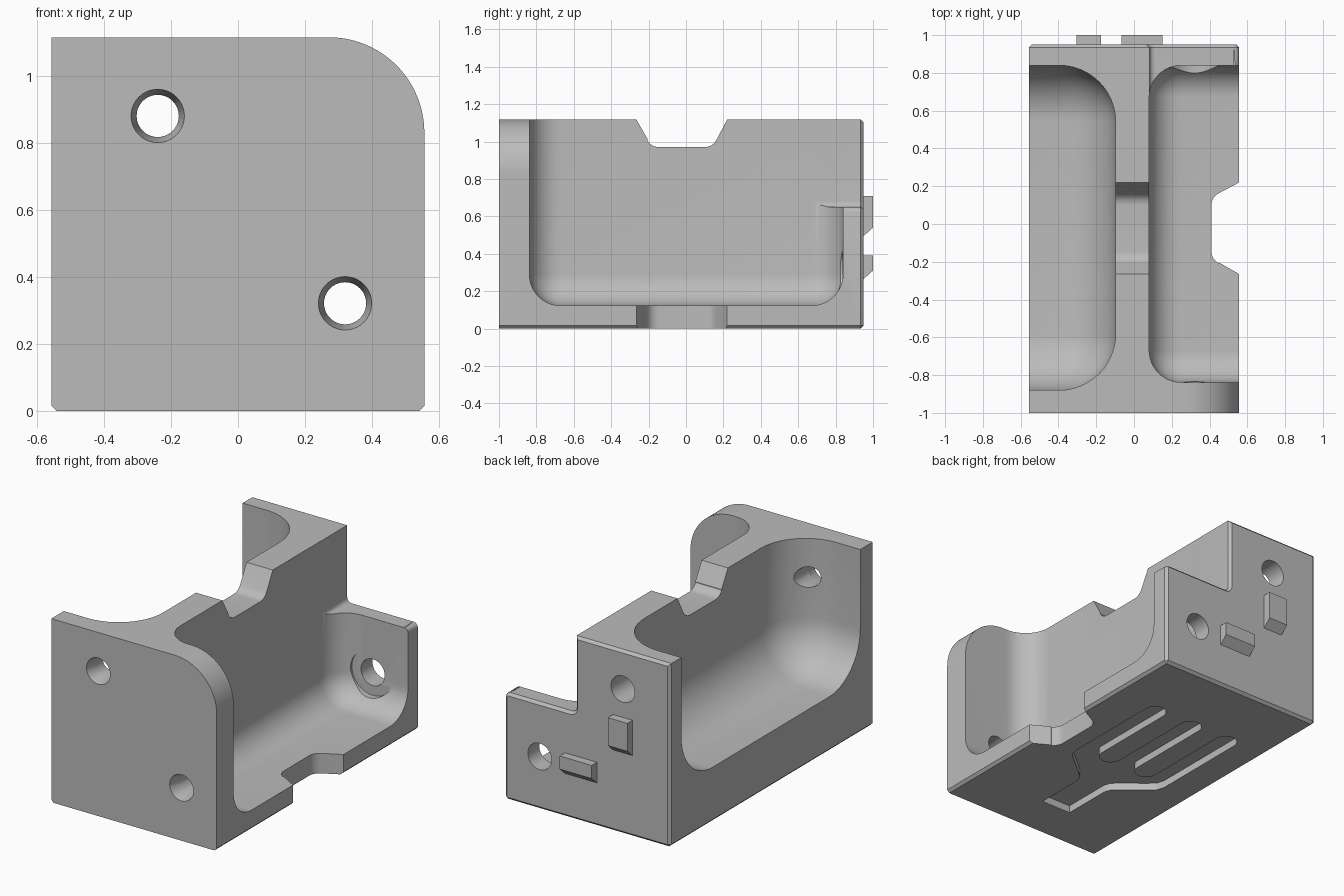
import bpy, bmesh, math
from mathutils import Vector

if "Cube" in bpy.data.objects:
    bpy.data.objects.remove(bpy.data.objects["Cube"])

grey = bpy.data.materials.new("plain grey")
grey.use_nodes = True
grey.diffuse_color = (0.5, 0.5, 0.5, 1)
grey.node_tree.nodes["Principled BSDF"].inputs["Base Color"].default_value = (0.5, 0.5, 0.5, 1)

W, H, FRONT, BACK = 0.557, 1.117, -1.0, 0.95


def make(name, bm):
    bmesh.ops.recalc_face_normals(bm, faces=bm.faces)
    mesh = bpy.data.meshes.new(name)
    bm.to_mesh(mesh)
    bm.free()
    mesh.materials.append(grey)
    ob = bpy.data.objects.new(name, mesh)
    bpy.context.collection.objects.link(ob)
    return ob


def arc(cu, cv, r, a0, a1, n=12):
    angles = [math.radians(a0 + (a1 - a0) * i / n) for i in range(n + 1)]
    return [(cu + r * math.cos(a), cv + r * math.sin(a)) for a in angles]


def prism(name, pts, axis, lo, hi, scale_hi=None):
    """Extrude a 2D outline along an axis; the far end may use another outline."""
    place = {"x": lambda u, v, t: (t, u, v),
             "y": lambda u, v, t: (u, t, v),
             "z": lambda u, v, t: (u, v, t)}[axis]
    bm = bmesh.new()
    a = [bm.verts.new(place(u, v, lo)) for u, v in pts]
    b = [bm.verts.new(place(u, v, hi)) for u, v in (scale_hi or pts)]
    bm.faces.new(a)
    bm.faces.new(b)
    for i in range(len(a)):
        j = (i + 1) % len(a)
        bm.faces.new((a[i], a[j], b[j], b[i]))
    return make(name, bm)


def circle(x, z, r):
    return arc(x, z, r, 0, 360, 40)[:-1]


def pocket(name, lo, hi, radius, wall_x):
    """Box cutter rounded along its floor and its inner wall."""
    bm = bmesh.new()
    bmesh.ops.create_cube(bm, size=1)
    lo, hi = Vector(lo), Vector(hi)
    for v in bm.verts:
        v.co = Vector([lo[k] if v.co[k] < 0 else hi[k] for k in range(3)])
    open_x = lo.x + hi.x - wall_x

    def rounded(e):
        p, q = (v.co for v in e.verts)
        on_open = any(abs(p[k] - c) < 1e-4 and abs(q[k] - c) < 1e-4
                      for k, c in ((0, open_x), (2, hi.z)))
        return not on_open
    bmesh.ops.bevel(bm, geom=[e for e in bm.edges if rounded(e)], offset=radius,
                    segments=12, profile=0.5, affect="EDGES")
    return make(name, bm)


def cut(ob, cutter):
    cutter.hide_render = True
    mod = ob.modifiers.new("cut", "BOOLEAN")
    mod.operation, mod.solver, mod.object = "DIFFERENCE", "EXACT", cutter
    bpy.context.view_layer.objects.active = ob
    bpy.ops.object.modifier_apply(modifier=mod.name)
    bpy.data.objects.remove(cutter)


def bevel_where(ob, test, offset, segments):
    bm = bmesh.new()
    bm.from_mesh(ob.data)
    edges = [e for e in bm.edges if len(e.link_faces) == 2
             and e.calc_face_angle(0) > 0.5 and test(*(v.co for v in e.verts))]
    bmesh.ops.bevel(bm, geom=edges, offset=offset, segments=segments,
                    profile=0.5, affect="EDGES")
    bm.to_mesh(ob.data)
    bm.free()


# Main block with one large rounded upper corner
outline = [(-W, 0), (W, 0)] + arc(W - 0.285, H - 0.285, 0.285, 0, 90, 24) + [(-W, H)]
body = prism("bracket_body", outline, "y", FRONT, BACK)

# Step that lowers the right half of the back wall
step = [(0.081, 1.4)] + arc(0.111, 0.68, 0.03, 180, 270, 6) + [(1, 0.65), (1, 1.4)]
cut(body, prism("step_cutter", step, "y", 0.5, 1.2))
bevel_where(body, lambda p, q: min(p.x, q.x) > W - 0.01
            and abs(p.z - 0.65) < 0.01 and abs(q.z - 0.65) < 0.01, 0.03, 5)

# Small chamfers round the back face and along the bottom sides
bevel_where(body, lambda p, q: min(p.y, q.y) > BACK - 0.001
            or (max(p.z, q.z) < 0.001 and abs(p.x - q.x) < 0.001), 0.016, 1)

# Two open side pockets either side of the middle wall
cut(body, pocket("right_pocket", (0.08, -0.838, 0.122), (0.9, 0.84, 1.5), 0.17, 0.08))
cut(body, pocket("left_pocket", (-0.9, -0.88, 0.335), (-0.097, 0.84, 1.5), 0.3, -0.097))

# Matching notches in the middle wall and the right floor edge
def notch(top, reach):
    return ([(-0.313, top + reach), (-0.265, top), (-0.205, top - 0.105)]
            + arc(-0.145, top - 0.077, 0.07, 210, 270, 6)
            + arc(0.1, top - 0.077, 0.07, 270, 330, 6)
            + [(0.22, top), (0.268, top + reach)])

cut(body, prism("wall_notch", notch(H, 0.085), "x", -0.3, 0.3))
side = [(x, y) for y, x in notch(W, 0.085)]
cut(body, prism("floor_notch", side, "z", -0.2, 0.5))

# Screw holes: tapered at the front, wider at the back
for x, z in ((-0.24, 0.882), (0.32, 0.322)):
    cut(body, prism("hole", circle(x, z, 0.063), "y", -1.2, 0.5))
    cut(body, prism("taper", circle(x, z, 0.083), "y", -1.015, -0.92, circle(x, z, 0.0625)))
    cut(body, prism("back_hole", circle(x, z, 0.08), "y", 0.4, 1.2))
cut(body, prism("spot_face", circle(0.32, 0.322, 0.14), "y", 0.55, 0.838))

# Three-pronged shallow recess underneath
half = ([(0.1, -0.73), (0.1, -0.42), (0.115, -0.38), (0.16, -0.34), (0.27, -0.25),
         (0.315, -0.21), (0.33, -0.16)]
        + arc(0.265, 0.465, 0.065, 0, 180)
        + arc(0.1325, -0.085, 0.0675, 0, -180)
        + arc(0, 0.465, 0.065, 0, 90, 6))
fork = half + [(-x, y) for x, y in reversed(half[:-1])]
cut(body, prism("bottom_recess", [(x - 0.03, y) for x, y in fork], "z", -0.1, 0.045))

# Locating pegs on the back face, chamfered underneath
def peg(name, x0, x1, z0, z1):
    return prism(name, [(0.93, z0), (BACK, z0), (1.0, z0 + 0.045), (1.0, z1), (0.93, z1)],
                 "x", x0, x1)

parts = [body,
         peg("upright_peg", -0.305, -0.175, 0.495, 0.71),
         peg("flat_peg", -0.065, 0.15, 0.265, 0.39)]

# Smooth curved surfaces while keeping edges sharp
bpy.ops.object.select_all(action="DESELECT")
for ob in parts:
    ob.select_set(True)
bpy.context.view_layer.objects.active = body
bpy.ops.object.shade_smooth_by_angle(angle=math.radians(28))
